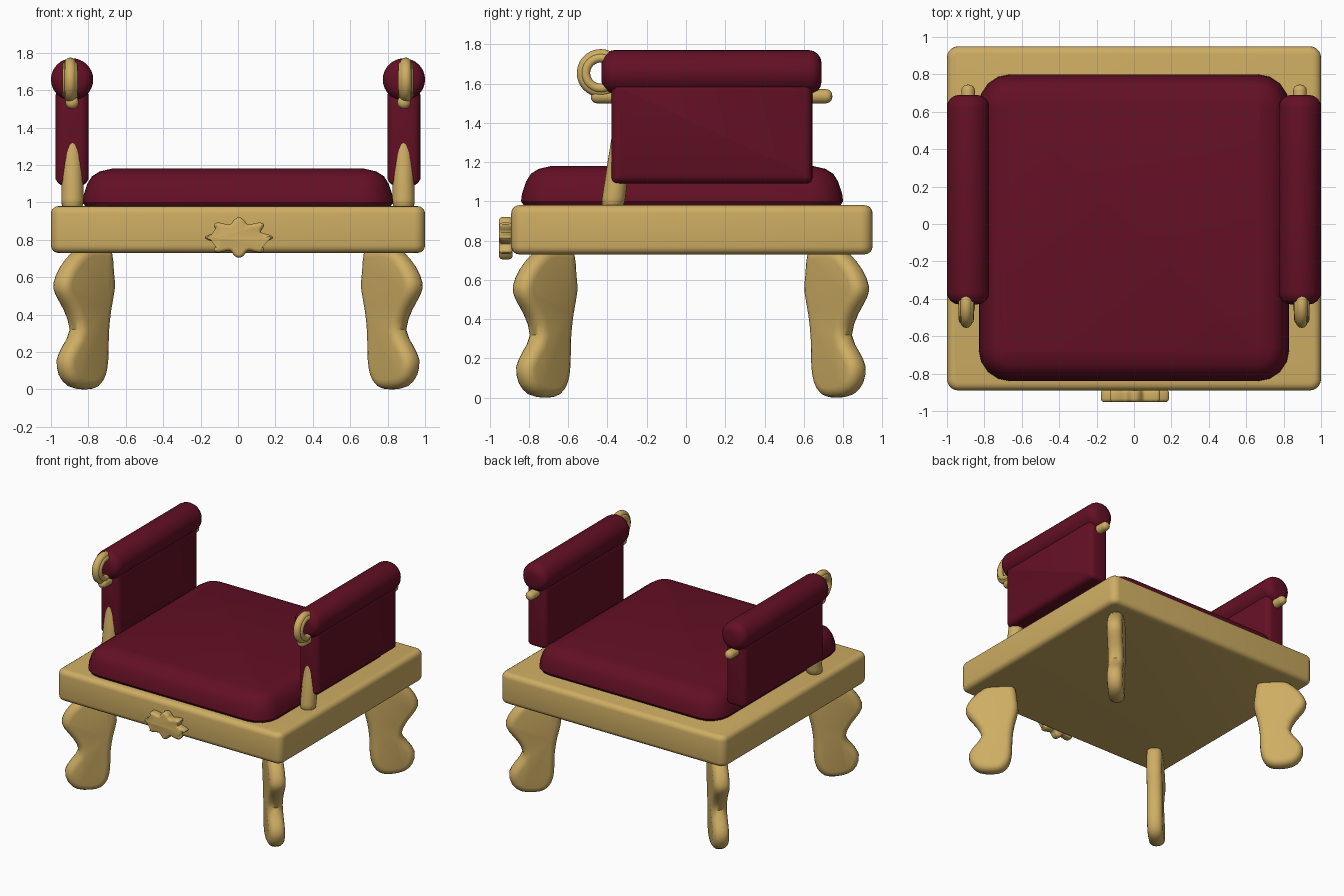
import bpy, bmesh, math
from math import sin, cos, pi, radians
from mathutils import Matrix, Vector

cube = bpy.data.objects.get("Cube")
if cube:
    bpy.data.objects.remove(cube, do_unlink=True)


def material(name, rgb):
    mat = bpy.data.materials.new(name)
    mat.use_nodes = True
    mat.diffuse_color = (*rgb, 1)
    mat.node_tree.nodes["Principled BSDF"].inputs["Base Color"].default_value = (*rgb, 1)
    return mat


GOLD = material("warm gold", (0.62, 0.42, 0.125))
RED = material("deep red fabric", (0.125, 0.005, 0.018))


# Outlines, all counter-clockwise
def rounded_rect(half_w, half_h, r, steps=5):
    points = []
    for i, (sx, sy) in enumerate([(1, 1), (-1, 1), (-1, -1), (1, -1)]):
        for k in range(steps + 1):
            a = (i + k / steps) * pi / 2
            points.append(Vector((sx * (half_w - r) + r * cos(a),
                                  sy * (half_h - r) + r * sin(a))))
    return points


def circle(r, n=32):
    return [Vector((r * cos(2 * pi * i / n), r * sin(2 * pi * i / n))) for i in range(n)]


def smooth_outline(points):
    result = []
    n = len(points)
    for i in range(n):
        a, b, c, d = (points[(i + k) % n] for k in (-1, 0, 1, 2))
        result += [b, (9 * (b + c) - a - d) / 16]
    return result


def rounded_levels(half, r, steps=4):
    """Inset and height pairs for a slab with rounded rims."""
    top = [(r - r * cos(k / steps * pi / 2), half - r + r * sin(k / steps * pi / 2))
           for k in range(steps + 1)]
    return [(i, -h) for i, h in reversed(top)] + top


def finish(obj, mat):
    obj.data.materials.append(mat)
    obj.data.polygons.foreach_set("use_smooth", [True] * len(obj.data.polygons))
    obj.data.set_sharp_from_angle(angle=radians(40))


def slab(name, outline, levels, mat, axes=None, at=(0, 0, 0)):
    """Stack inset copies of an outline; axes gives the local x, y and z directions."""
    n = len(outline)
    normals = []
    for i, p in enumerate(outline):
        t = (p - outline[i - 1]).normalized() + (outline[(i + 1) % n] - p).normalized()
        t.normalize()
        normals.append(Vector((-t.y, t.x)))
    bm = bmesh.new()
    rings = [[bm.verts.new((*(p + inset * v), h)) for p, v in zip(outline, normals)]
             for inset, h in levels]
    for low, high in zip(rings, rings[1:]):
        for i in range(n):
            j = (i + 1) % n
            bm.faces.new((low[i], low[j], high[j], high[i]))
    bm.faces.new(rings[0][::-1])
    bm.faces.new(rings[-1])
    if axes:
        bm.transform(Matrix(axes).transposed().to_4x4())
    bm.transform(Matrix.Translation(at))
    bmesh.ops.recalc_face_normals(bm, faces=bm.faces)
    mesh = bpy.data.meshes.new(name)
    bm.to_mesh(mesh)
    bm.free()
    obj = bpy.data.objects.new(name, mesh)
    bpy.context.collection.objects.link(obj)
    finish(obj, mat)


def scroll_ring(name, at, major, minor):
    bpy.ops.mesh.primitive_torus_add(location=at, rotation=(0, pi / 2, 0),
                                     major_radius=major, minor_radius=minor,
                                     major_segments=40, minor_segments=12)
    obj = bpy.context.object
    obj.name = name
    finish(obj, GOLD)


# Seat frame and cushion
slab("seat_frame", rounded_rect(1, 0.92, 0.06), rounded_levels(0.125, 0.04),
     GOLD, at=(0, 0.03, 0.855))
slab("seat_cushion", rounded_rect(0.83, 0.82, 0.17, 4),
     [(0.02, 0.97), (0, 1.0), (0.005, 1.04), (0.025, 1.1),
      (0.05, 1.14), (0.09, 1.165), (0.155, 1.18)], RED, at=(0, -0.02, 0))

# Flower ornament on the front rail
flower = []
for i in range(96):
    a = 2 * pi * i / 96
    r = 0.74 + 0.26 * abs(cos(4 * a)) if cos(8 * a) > 2 else 0.85 + 0.15 * cos(8 * a)
    flower.append(Vector((0.182 * r * cos(a), 0.108 * r * sin(a))))
slab("front_ornament", flower, rounded_levels(0.035, 0.02), GOLD,
     ((1, 0, 0), (0, 0, 1), (0, -1, 0)), (0.005, -0.918, 0.812))

# Curved legs, flat plates standing on the diagonals
LEG = [(0.82, 0), (0.89, 0.015), (0.935, 0.07), (0.948, 0.16), (0.915, 0.24),
       (0.878, 0.32), (0.91, 0.42), (0.953, 0.5), (0.965, 0.57), (0.93, 0.66),
       (0.87, 0.735), (0.82, 0.76), (0.73, 0.76), (0.695, 0.73), (0.685, 0.63),
       (0.68, 0.54), (0.7, 0.42), (0.712, 0.3), (0.715, 0.16), (0.73, 0.07), (0.765, 0.015)]
leg_outline = smooth_outline([Vector(((x - 0.83) * math.sqrt(2), z)) for x, z in LEG])
for sx, side in ((1, "left"), (-1, "right")):
    for sy, end in ((-1, "front"), (1, "back")):
        h = math.sqrt(0.5)
        slab(f"{end}_{side}_leg", leg_outline, rounded_levels(0.06, 0.05), GOLD,
             ((sx * h, sy * h, 0), (0, 0, 1), (-sy * h, sx * h, 0)),
             (sx * 0.83, 0.025 + sy * 0.75, 0))

# Armrests
ALONG_Y = ((1, 0, 0), (0, 0, 1), (0, 1, 0))
FACING_X = ((0, 1, 0), (0, 0, 1), (1, 0, 0))
for s, side in ((1, "left"), (-1, "right")):
    x = s * 0.887
    slab(f"{side}_arm_panel", rounded_rect(0.512, 0.26, 0.03),
         rounded_levels(0.088, 0.045), RED, FACING_X, (x, 0.132, 1.35))
    slab(f"{side}_arm_roll", circle(0.113), rounded_levels(0.56, 0.065), RED,
         ALONG_Y, (x, 0.13, 1.657))
    slab(f"{side}_arm_rod", circle(0.036, 20), rounded_levels(0.615, 0.032), GOLD,
         ALONG_Y, (x, 0.13, 1.535))
    # Leaning support post
    slab(f"{side}_arm_post", circle(0.06, 24),
         [(0.015, 0), (0.003, 0.015), (0, 0.05), (0.004, 0.2), (0.012, 0.46)], GOLD,
         ((1, 0, 0), (0, 1, 0), (0, 0.13, 1)), (s * 0.885, -0.374, 0.97))
    # Ribbed scroll at the front end
    centre = Vector((s * 0.897, -0.434, 1.653))
    scroll_ring(f"{side}_scroll_core", centre, 0.091, 0.031)
    for k, rib in ((1, "outer"), (-1, "inner")):
        scroll_ring(f"{side}_scroll_{rib}_rib", centre + Vector((s * k * 0.018, 0, 0)),
                    0.077, 0.023)
